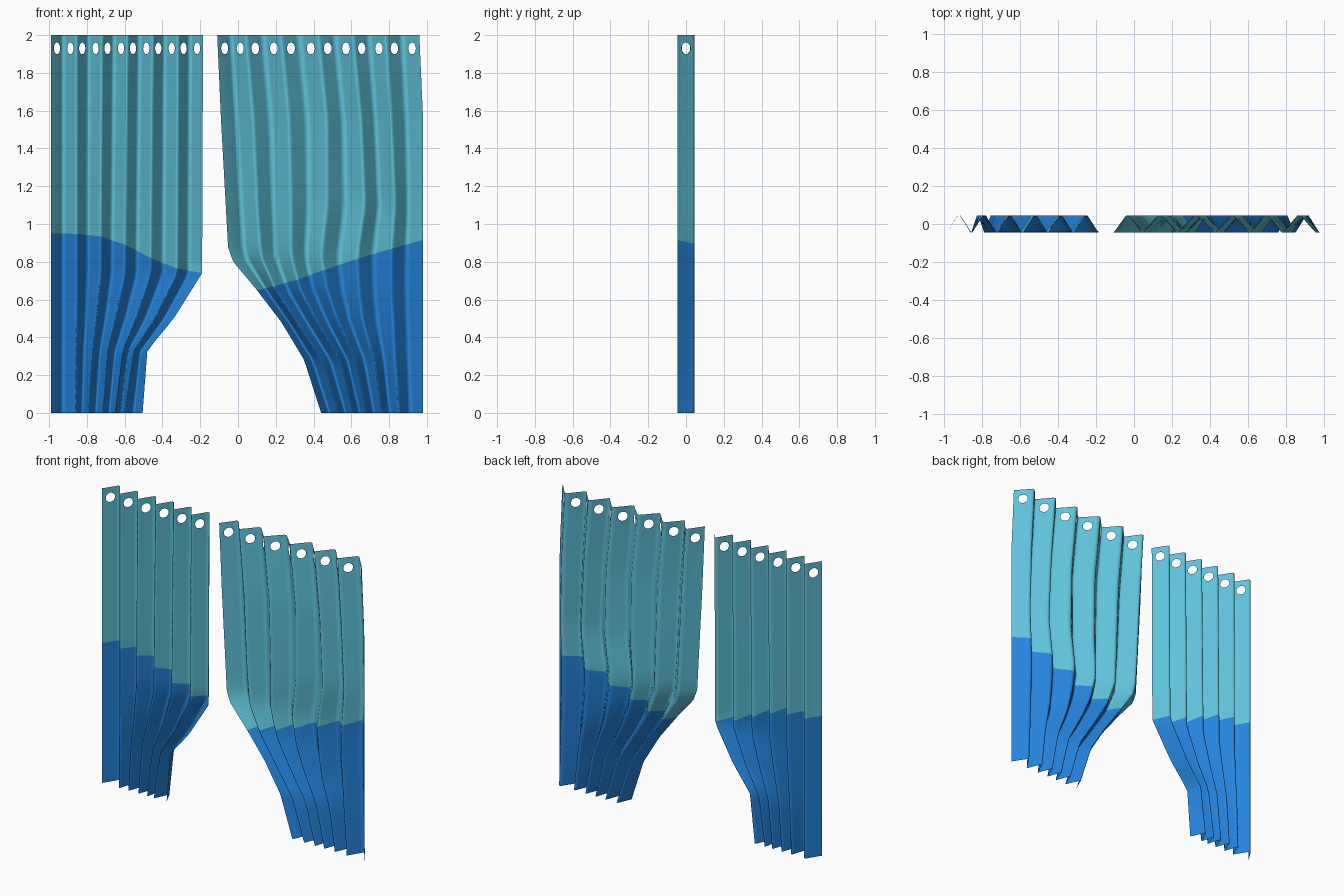
import bpy, bmesh, math
from mathutils import Vector

if "Cube" in bpy.data.objects:
    bpy.data.objects.remove(bpy.data.objects["Cube"])

DEPTH = 0.045            # half depth of the pleats
TOP, HOLE_Z, BAND = 2.0, 1.93, 1.86
HOLE_R, SIDES, ROWS = 0.031, 16, 16


def material(name, rgb):
    m = bpy.data.materials.new(name)
    m.diffuse_color = (*rgb, 1)
    m.use_nodes = True
    m.node_tree.nodes["Principled BSDF"].inputs["Base Color"].default_value = m.diffuse_color
    return m


TEAL = material("light teal", (0.115, 0.54, 0.70))
BLUE = material("strong blue", (0.018, 0.23, 0.72))


def lerp_list(vals, u):
    i = min(int(u), len(vals) - 2)
    return vals[i] + (vals[i + 1] - vals[i]) * (u - i)


def fold_x(levels, u, z):
    """x of the cloth at pleat number u (0..6) and height z."""
    for (z1, a), (z0, b) in zip(levels, levels[1:]):
        if z >= z0:
            f = (z - z0) / (z1 - z0)
            return lerp_list(b, u) * (1 - f) + lerp_list(a, u) * f
    return lerp_list(levels[-1][1], u)


def curtain(name, levels, hem):
    pleats = len(hem) - 1
    # cross-section: each pleat is a panel going back and a panel coming forward
    cols = []
    for p in range(pleats * 2):
        forward = p % 2
        for t in ((0.04, 0.16, 0.78, 0.9) if not forward else (0.9, 0.78, 0.16, 0.04)):
            y = DEPTH * (2 * (t - 0.04) / 0.86 - 1)
            u = (p + (1 - t if forward else t)) / 2
            cols.append([u, y])
    cols[0][0], cols[-1][0] = 0, pleats

    bm = bmesh.new()
    grid = []
    for u, y in cols:
        zb = lerp_list(hem, u)
        zs = [zb * k / ROWS for k in range(ROWS)]
        zs += [zb + (BAND - zb) * k / ROWS for k in range(ROWS + 1)] + [TOP]
        grid.append([bm.verts.new((fold_x(levels, u, z), y, z)) for z in zs])

    def face(*vs, mat=0):
        bm.faces.new(vs).material_index = mat

    last = len(grid[0]) - 2
    for c in range(len(grid) - 1):
        a, b = grid[c], grid[c + 1]
        for r in range(last + 1):
            if r < last or c % 4 != 1:
                face(a[r], b[r], b[r + 1], a[r + 1], mat=1 if r < ROWS else 0)
                continue
            # eyelet: panel top with a round hole
            corners = [b[r + 1], a[r + 1], a[r], b[r]]
            mid = sum((v.co for v in corners), Vector()) / 4
            mid.z = HOLE_Z
            d = (b[r].co - a[r].co).normalized()
            ring = []
            for k in range(SIDES):
                ang = 2 * math.pi * k / SIDES
                ring.append(bm.verts.new(mid + d * HOLE_R * math.cos(ang)
                                         + Vector((0, 0, HOLE_R * math.sin(ang)))))
            q = SIDES // 4
            for k in range(4):
                for i in range(k * q, k * q + q):
                    face(corners[k], ring[(i + 1) % SIDES], ring[i])
                face(corners[k], corners[(k + 1) % 4], ring[(k + 1) * q % SIDES])

    for f in bm.faces:
        f.smooth = True
    me = bpy.data.meshes.new(name)
    bm.to_mesh(me)
    bm.free()
    me.materials.append(TEAL)
    me.materials.append(BLUE)
    ob = bpy.data.objects.new(name, me)
    bpy.context.collection.objects.link(ob)


# height, x of the seven front folds
curtain("left_curtain", [
    (2.00, [-.99, -.856, -.722, -.587, -.453, -.319, -.185]),
    (0.74, [-.99, -.856, -.73, -.60, -.465, -.325, -.19]),
    (0.50, [-.99, -.856, -.75, -.65, -.54, -.44, -.34]),
    (0.33, [-.99, -.858, -.77, -.69, -.61, -.55, -.48]),
    (0.00, [-.99, -.86, -.79, -.715, -.65, -.60, -.505]),
], [.95, .948, .935, .89, .82, .765, .74])

curtain("right_curtain", [
    (2.00, [-.11, .042, .227, .425, .608, .782, .96]),
    (1.55, [-.09, .08, .27, .47, .65, .81, .98]),
    (1.10, [-.065, .10, .28, .47, .67, .83, .98]),
    (0.83, [-.05, .12, .28, .44, .63, .81, .98]),
    (0.65, [.10, .20, .33, .47, .64, .81, .98]),
    (0.48, [.23, .31, .42, .53, .66, .82, .98]),
    (0.28, [.35, .44, .54, .62, .72, .83, .98]),
    (0.00, [.44, .53, .61, .68, .76, .85, .98]),
], [.65, .67, .705, .755, .815, .87, .915])
